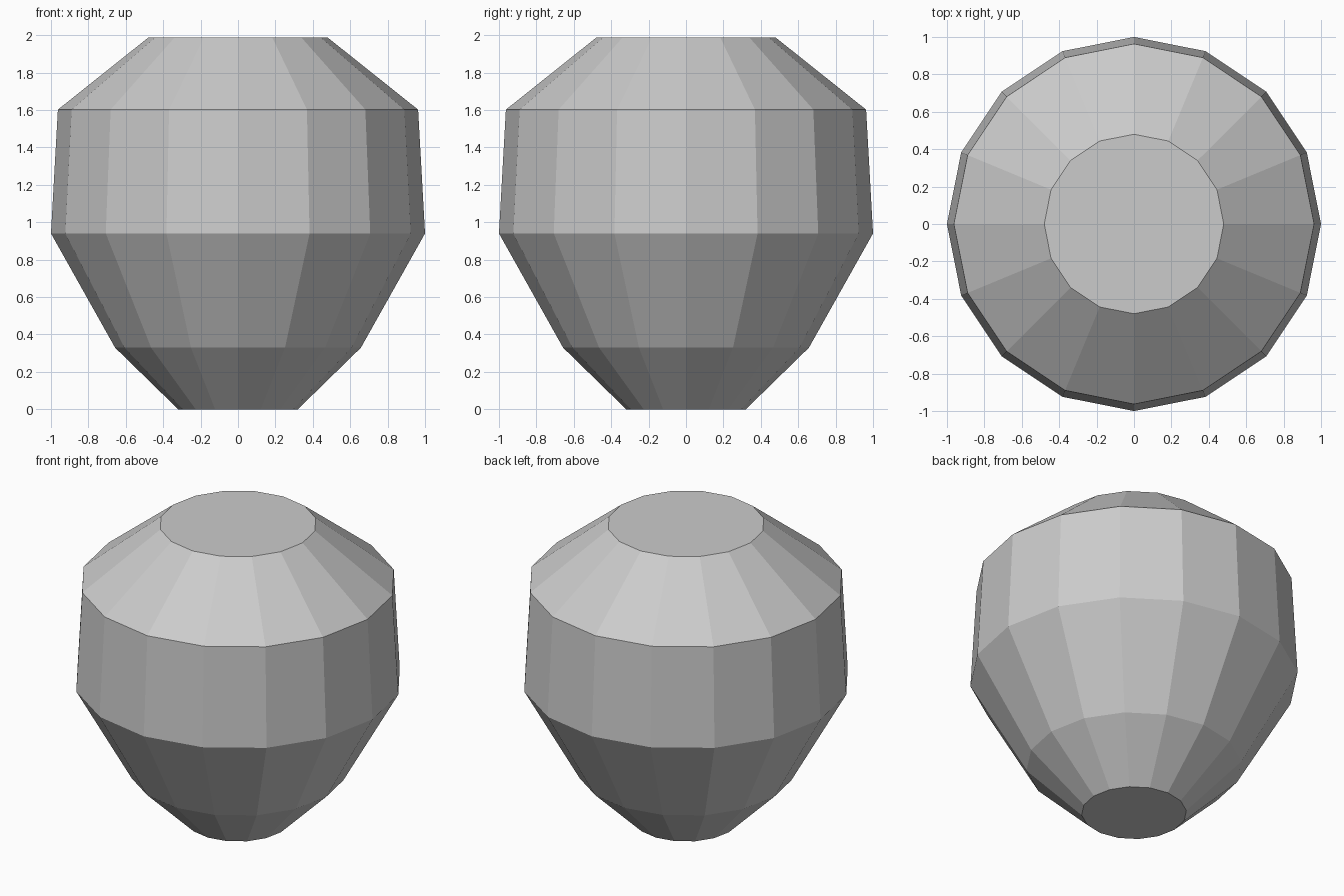
import bpy, bmesh
from math import cos, sin, tau

if "Cube" in bpy.data.objects:
    bpy.data.objects.remove(bpy.data.objects["Cube"])

SIDES = 16
# Radius and height of each ring, bottom to top
PROFILE = [(0.32, 0.0), (0.657, 0.329), (1.0, 0.94), (0.963, 1.602), (0.48, 1.987)]

# Faceted pot body, turned around z
bm = bmesh.new()
rings = [[bm.verts.new((r * cos(tau * i / SIDES), r * sin(tau * i / SIDES), z))
          for i in range(SIDES)] for r, z in PROFILE]
for low, high in zip(rings, rings[1:]):
    for i in range(SIDES):
        j = (i + 1) % SIDES
        bm.faces.new((low[i], low[j], high[j], high[i]))

# Flat base and top
bm.faces.new(rings[0][::-1])
bm.faces.new(rings[-1])

mesh = bpy.data.meshes.new("pot_body")
bm.to_mesh(mesh)
bm.free()
bpy.context.collection.objects.link(bpy.data.objects.new("pot_body", mesh))
